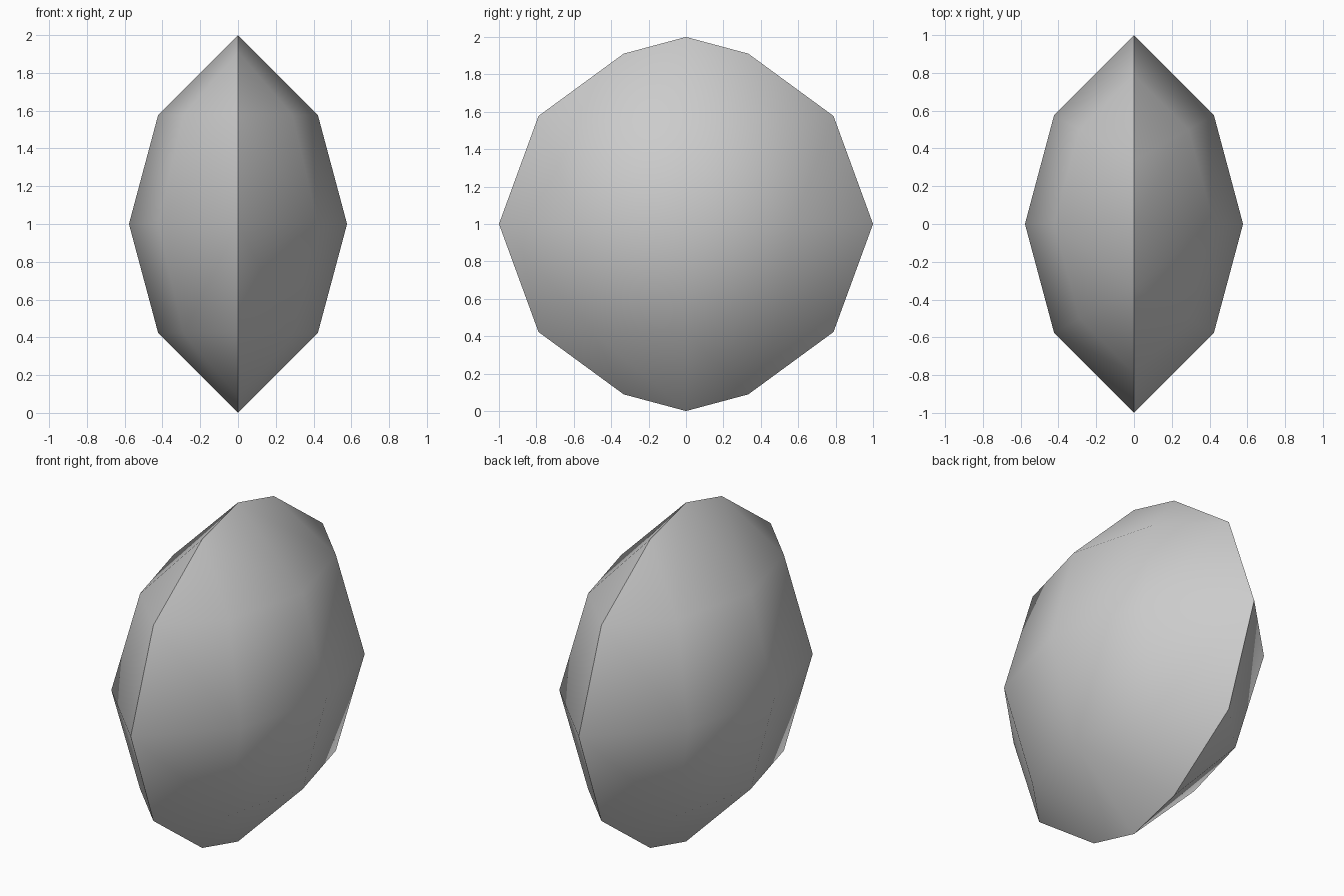
import bpy, bmesh, math
from mathutils import Matrix

cube = bpy.data.objects.get("Cube")
if cube:
    bpy.data.objects.remove(cube, do_unlink=True)

RADIUS = 2 / math.sqrt(3)   # sphere whose cut rim has radius one
OFFSET = RADIUS / 2         # distance of the cut from the sphere centre

# Plain grey material
grey = bpy.data.materials.new("plain grey")
grey.use_nodes = True
colour = (0.6, 0.6, 0.6, 1)
grey.diffuse_color = colour
grey.node_tree.nodes["Principled BSDF"].inputs["Base Color"].default_value = colour

# Low-poly sphere, keeping only the cap beyond the cut plane
bm = bmesh.new()
bmesh.ops.create_uvsphere(bm, u_segments=12, v_segments=6, radius=RADIUS)
bmesh.ops.bisect_plane(bm, geom=bm.verts[:] + bm.edges[:] + bm.faces[:], dist=0.0001,
                       plane_co=(OFFSET, 0, 0), plane_no=(1, 0, 0), clear_inner=True)
bmesh.ops.translate(bm, verts=bm.verts, vec=(-OFFSET, 0, 1))

# Mirrored cap, welded to the first along the rim
copy = bmesh.ops.duplicate(bm, geom=bm.verts[:] + bm.edges[:] + bm.faces[:])["geom"]
bmesh.ops.transform(bm, matrix=Matrix.Scale(-1, 4, (1, 0, 0)),
                    verts=[g for g in copy if isinstance(g, bmesh.types.BMVert)])
bmesh.ops.remove_doubles(bm, verts=bm.verts, dist=0.001)
bmesh.ops.recalc_face_normals(bm, faces=bm.faces)

mesh = bpy.data.meshes.new("lens_body")
bm.to_mesh(mesh)
bm.free()
mesh.materials.append(grey)
lens = bpy.data.objects.new("lens_body", mesh)
bpy.context.collection.objects.link(lens)

# Smooth caps with a sharp rim
bpy.ops.object.select_all(action="DESELECT")
lens.select_set(True)
bpy.context.view_layer.objects.active = lens
bpy.ops.object.shade_smooth_by_angle(angle=math.radians(45))
